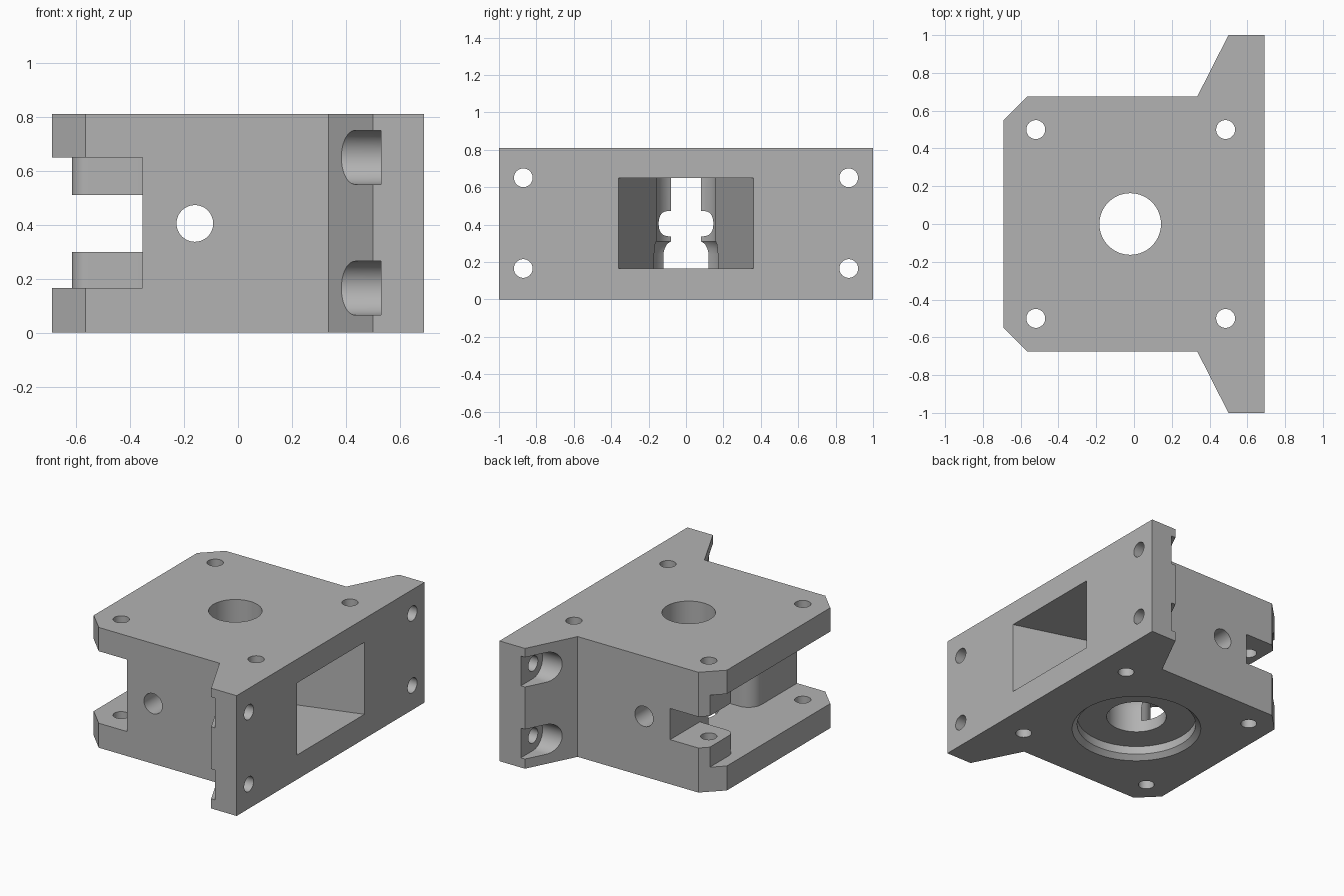
import bpy, bmesh
from math import sin, cos, radians, tau
from mathutils import Matrix, Vector

old = bpy.data.objects.get("Cube")
if old:
    bpy.data.objects.remove(old, do_unlink=True)

HEIGHT = 0.81
LOW, HIGH = 0.165, 0.65        # inner faces of the bottom and top plates
BORE_X = -0.02

grey = bpy.data.materials.new("plain grey")
grey.use_nodes = True
grey.diffuse_color = (0.45, 0.45, 0.45, 1)
grey.node_tree.nodes["Principled BSDF"].inputs["Base Color"].default_value = grey.diffuse_color


def finish(name, bm):
    bmesh.ops.recalc_face_normals(bm, faces=bm.faces)
    mesh = bpy.data.meshes.new(name)
    bm.to_mesh(mesh)
    bm.free()
    mesh.materials.append(grey)
    obj = bpy.data.objects.new(name, mesh)
    bpy.context.collection.objects.link(obj)
    return obj


def prism(name, outline, z0, z1):
    """Extrude an xy outline from z0 to z1."""
    bm = bmesh.new()
    face = bm.faces.new([bm.verts.new((x, y, z0)) for x, y in outline])
    out = bmesh.ops.extrude_face_region(bm, geom=[face])
    moved = [v for v in out["geom"] if isinstance(v, bmesh.types.BMVert)]
    bmesh.ops.translate(bm, verts=moved, vec=(0, 0, z1 - z0))
    return finish(name, bm)


def box(x0, x1, y0, y1, z0, z1):
    return prism("cutter", [(x0, y0), (x1, y0), (x1, y1), (x0, y1)], z0, z1)


def lathe(name, profile, x, steps=96):
    """Turn a radius/height profile about a vertical axis."""
    bm = bmesh.new()
    rings = [[bm.verts.new((x + r * cos(tau * i / steps), r * sin(tau * i / steps), z))
              for i in range(steps)] for r, z in profile]
    for a, b in zip(rings, rings[1:]):
        for i in range(steps):
            j = (i + 1) % steps
            bm.faces.new((a[i], a[j], b[j], b[i]))
    bm.faces.new(rings[0])
    bm.faces.new(rings[-1])
    return finish(name, bm)


def rod(start, end, radius):
    """Round cutter between two points."""
    start, end = Vector(start), Vector(end)
    axis = end - start
    turn = axis.to_track_quat('Z', 'Y').to_matrix().to_4x4()
    bm = bmesh.new()
    bmesh.ops.create_cone(bm, cap_ends=True, segments=48, radius1=radius, radius2=radius,
                          depth=axis.length, matrix=Matrix.Translation((start + end) / 2) @ turn)
    return finish("cutter", bm)


def arc(cx, cy, r, a0, a1, steps=10):
    angles = [radians(a0 + (a1 - a0) * i / steps) for i in range(steps + 1)]
    return [(cx + r * cos(a), cy + r * sin(a)) for a in angles]


def cut(body, cutter):
    mod = body.modifiers.new("cut", 'BOOLEAN')
    mod.operation = 'DIFFERENCE'
    mod.solver = 'EXACT'
    mod.object = cutter
    bpy.context.view_layer.objects.active = body
    bpy.ops.object.modifier_apply(modifier=mod.name)
    bpy.data.objects.remove(cutter, do_unlink=True)


# Block with chamfered corners and a wide mounting flange
half = [(-0.69, 0.55), (-0.565, 0.675), (0.335, 0.675), (0.5, 1), (0.69, 1)]
body = prism("bearing_block", half + [(x, -y) for x, y in reversed(half)], 0, HEIGHT)

# Slot between the plates, with rounded throat and one corner post left standing
slot = [(-1, -1.2), (-0.355, -1.2)]
slot += arc(-0.255, -0.3, 0.1, 180, 90)
slot += [(-0.162, -0.2), (-0.162, 0.2)]
slot += arc(-0.255, 0.3, 0.1, 270, 180)
slot += [(-0.355, 0.36)]
slot += arc(-0.555, 0.42, 0.06, 270, 180)
slot += [(-0.615, 1.2), (-1, 1.2)]
cut(body, prism("cutter", slot, LOW, HIGH))

# Gap that splits the corner post into two tabs
cut(body, box(-1, -0.355, 0.33, 1.2, 0.3, 0.51))

# Tapered window in the flange face
cut(body, prism("cutter", [(0.9, -0.423), (0.9, 0.423), (BORE_X, 0.147), (BORE_X, -0.147)], LOW, HIGH))

# Stepped vertical bore with a chamfered recess underneath
bore = [(0.436, -0.03), (0.372, 0.03), (0.372, 0.085), (0.187, 0.085), (0.187, 0.24),
        (0.183, 0.27), (0.175, 0.295), (0.163, 0.31), (0.163, 1)]
cut(body, lathe("cutter", bore, BORE_X))

# Cross hole
cut(body, rod((-0.16, -1.2, 0.405), (-0.16, 1.2, 0.405), 0.068))

# Four vertical bolt holes
for x in (-0.52, 0.485):
    for y in (-0.5, 0.5):
        cut(body, rod((x, y, -0.2), (x, y, 1), 0.05))

# Flange bolt holes, each with a round-ended seat open to the flange end
for side in (-1, 1):
    for z in (LOW, HIGH):
        y = 0.87 * side
        seat = prism("cutter", [(side * (0.87 + px), pz) for px, pz in
                                arc(0, 0, 0.1, 90, 270, 24) + [(0.3, -0.1), (0.3, 0.1)]], 0, 0.33)
        # stand the outline up so that its depth runs along x
        seat.data.transform(Matrix(((0, 0, 1, 0.2), (1, 0, 0, 0), (0, 1, 0, z), (0, 0, 0, 1))))
        cut(body, seat)
        cut(body, rod((0.4, y, z), (0.9, y, z), 0.05))

# Smooth the round walls and keep the edges crisp
bpy.ops.object.select_all(action='DESELECT')
body.select_set(True)
bpy.context.view_layer.objects.active = body
bpy.ops.object.shade_smooth_by_angle(angle=radians(25))
